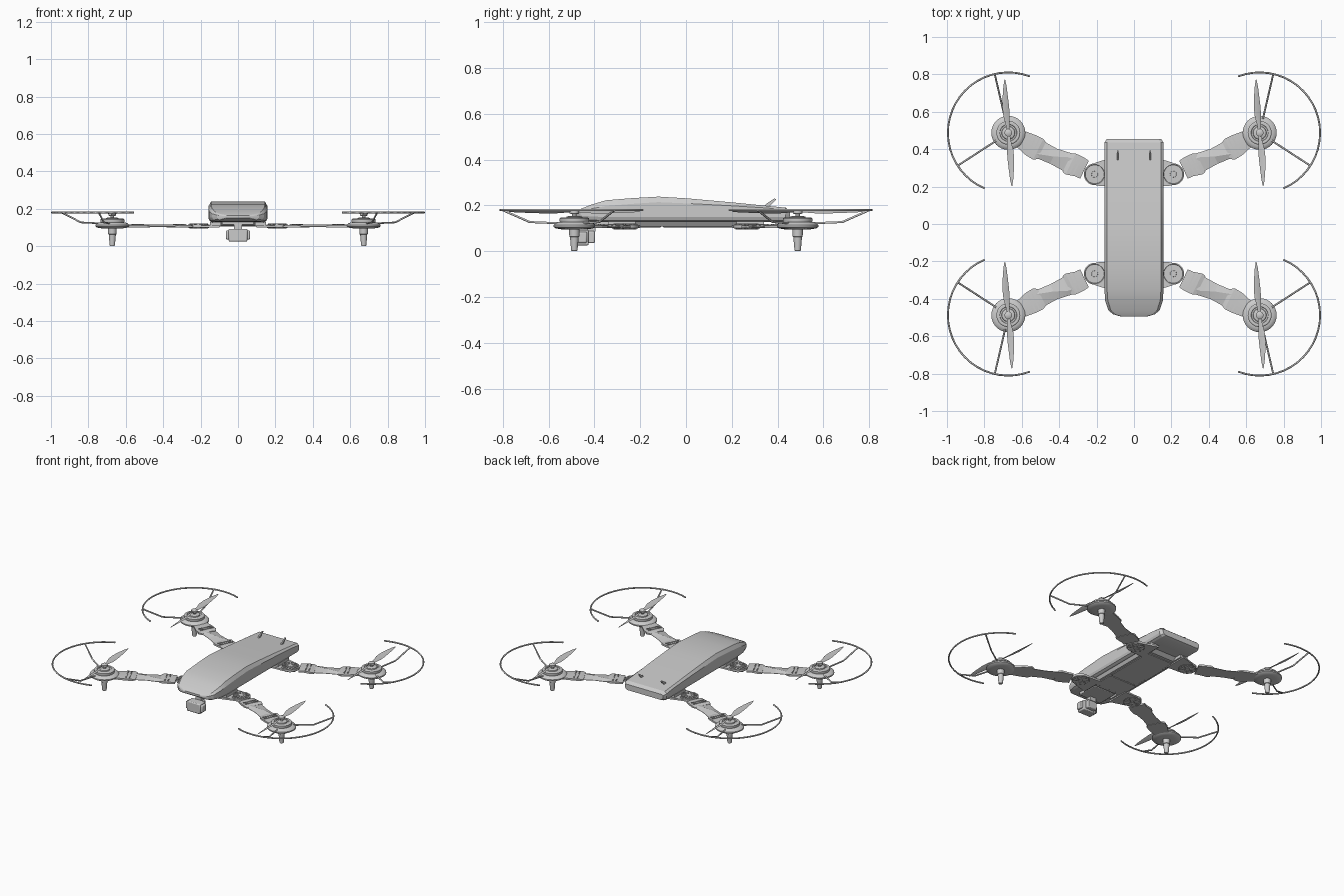
import bpy, bmesh
from math import sin, cos, pi, radians
from mathutils import Vector, Matrix

if "Cube" in bpy.data.objects:
    bpy.data.objects.remove(bpy.data.objects["Cube"])


def finish(name, bm, smooth=30, bevel=0):
    bmesh.ops.recalc_face_normals(bm, faces=bm.faces)
    me = bpy.data.meshes.new(name)
    bm.to_mesh(me)
    bm.free()
    ob = bpy.data.objects.new(name, me)
    bpy.context.collection.objects.link(ob)
    if bevel:
        m = ob.modifiers.new("bevel", 'BEVEL')
        m.width, m.segments = bevel, 2
    bpy.ops.object.select_all(action='DESELECT')
    ob.select_set(True)
    bpy.context.view_layer.objects.active = ob
    bpy.ops.object.shade_smooth_by_angle(angle=radians(smooth))
    return ob


def loft(bm, rings):
    rs = [[bm.verts.new(p) for p in r] for r in rings]
    n = len(rs[0])
    for a, b in zip(rs, rs[1:]):
        for i in range(n):
            bm.faces.new((a[i], a[(i + 1) % n], b[(i + 1) % n], b[i]))
    bm.faces.new(rs[0])
    bm.faces.new(rs[-1])


def lathe(bm, x, y, profile, n=32):
    loft(bm, [[(x + r * cos(2 * pi * i / n), y + r * sin(2 * pi * i / n), z)
               for i in range(n)] for r, z in profile])


def box(bm, lo, hi):
    c = [(a + b) / 2 for a, b in zip(lo, hi)]
    s = [abs(b - a) for a, b in zip(lo, hi)]
    bmesh.ops.create_cube(bm, size=1, matrix=Matrix.Translation(c) @ Matrix.Diagonal((*s, 1)))


def tube(name, paths, r):
    cu = bpy.data.curves.new(name, 'CURVE')
    cu.dimensions = '3D'
    cu.bevel_depth, cu.bevel_resolution, cu.use_fill_caps = r, 1, True
    for path in paths:
        sp = cu.splines.new('POLY')
        sp.points.add(len(path) - 1)
        for p, co in zip(sp.points, path):
            p.co = (*co, 1)
    ob = bpy.data.objects.new(name, cu)
    bpy.context.collection.objects.link(ob)


# Body shell: y, half width, bottom z, side edge z, top z
stations = [(-.495, .07, .150, .160, .164), (-.482, .113, .140, .166, .173),
            (-.460, .138, .133, .173, .184), (-.41, .154, .129, .186, .204),
            (-.35, .158, .127, .197, .222), (-.24, .158, .127, .206, .231),
            (-.12, .158, .127, .214, .238), (.01, .158, .127, .208, .230),
            (.20, .158, .127, .198, .213), (.36, .158, .127, .188, .197),
            (.435, .158, .127, .178, .190), (.455, .145, .135, .168, .174)]
bm = bmesh.new()
rings = []
for y, w, zb, ze, zt in stations:
    k = min(.022, (ze - zb) * .6)
    half = [(w - k, zb), (w - k * .3, zb + k * .3), (w, zb + k), (w, ze), (w - .014, zt)]
    rings.append([(x, y, z) for x, z in half] + [(-x, y, z) for x, z in reversed(half)])
loft(bm, rings)
finish("body_shell", bm, 22)

# Belly tray, battery hatches and camera mount plate
bm = bmesh.new()
loft(bm, [[(sx * w, sy * l, z) for sx, sy in ((-1, -1), (1, -1), (1, 1), (-1, 1))]
          for w, l, z in ((.115, .27, .108), (.13, .30, .13))])
finish("belly_tray", bm)
bm = bmesh.new()
box(bm, (-.10, -.10, .104), (.10, .25, .112))
box(bm, (-.10, -.25, .104), (.10, -.11, .112))
finish("battery_hatches", bm, bevel=.002)
bm = bmesh.new()
box(bm, (-.085, -.43, .112), (.085, -.28, .132))
finish("camera_mount_plate", bm, bevel=.005)

# Camera with side pivots, lens and hanger
bm = bmesh.new()
box(bm, (-.05, -.485, .025), (.05, -.425, .093))
finish("camera_body", bm, bevel=.006)
bm = bmesh.new()
for x0, x1 in ((-.064, -.045), (.045, .064)):
    box(bm, (x0, -.478, .036), (x1, -.432, .084))
box(bm, (-.035, -.43, .035), (.035, -.398, .088))
finish("camera_pivots", bm, bevel=.006)
bm = bmesh.new()
box(bm, (-.022, -.43, .085), (.022, -.395, .125))
finish("camera_hanger", bm)

# Rear antenna fins
bm = bmesh.new()
fin = [(.335, .192), (.35, .206), (.385, .230), (.394, .226), (.38, .212), (.36, .192)]
for s in (-.086, .086):
    loft(bm, [[(s + d, y, z) for y, z in fin] for d in (-.004, .004)])
finish("antenna_fins", bm)

RX, RY, HX, HY, R = .672, .4875, .21, .266, .323
for sx, side in ((-1, "left"), (1, "right")):
    for sy, end in ((-1, "front"), (1, "back")):
        tag = f"{end}_{side}"
        cx, cy = sx * RX, sy * RY
        d = Vector((RX - HX, RY - HY)).normalized()

        def at(s, t, z):  # point along the arm, across it, mirrored to this corner
            return (sx * (HX + d.x * s - d.y * t), sy * (HY + d.y * s + d.x * t), z)

        def strip(bm, secs):
            loft(bm, [[at(s, a, z0), at(s, b, z0), at(s, b, z1), at(s, m, z2), at(s, a, z1)]
                      for s, a, b, m, z0, z1, z2 in secs])

        # Arm blade with a diagonal ridge, collars and slot bars
        bm = bmesh.new()
        strip(bm, [(.10, -.058, .046, .03, .103, .106, .113), (.17, -.056, .046, .02, .103, .106, .115),
                   (.24, -.052, .036, -.01, .103, .105, .117), (.34, -.058, .042, -.04, .103, .106, .114)])
        finish("arm_" + tag, bm, 8)
        bm = bmesh.new()
        strip(bm, [(.06, -.055, .052, 0, .101, .111, .113), (.09, -.055, .056, 0, .101, .113, .116),
                   (.14, -.068, .056, 0, .101, .113, .116), (.16, -.064, .048, 0, .101, .108, .112)])
        strip(bm, [(.31, -.058, .041, 0, .101, .109, .113), (.33, -.072, .052, 0, .101, .113, .116),
                   (.375, -.068, .052, 0, .101, .113, .116), (.45, -.045, .045, 0, .101, .113, .116)])
        finish("arm_collars_" + tag, bm, 10)
        bm = bmesh.new()
        for s in (.10, .122, .345, .367):
            strip(bm, [(s, -.05, .042, 0, .11, .119, .119), (s + .007, -.05, .042, 0, .11, .119, .119)])
        finish("arm_slot_bars_" + tag, bm)

        # Folding hinge: disc with radial ribs above and below
        bm = bmesh.new()
        hx, hy = sx * HX, sy * HY
        lathe(bm, hx, hy, [(.054, .098), (.058, .101), (.058, .115), (.052, .117), (.050, .113),
                           (.018, .113), (.016, .120), (.008, .120)])
        finish("hinge_" + tag, bm)
        bm = bmesh.new()
        c = Vector((hx, hy))
        for i in range(10):
            a = 2 * pi * i / 10
            e, f = Vector((cos(a), sin(a))), Vector((-sin(a), cos(a)))
            out = [c + e * r + f * w for r, w in ((.014, -.003), (.05, .006), (.047, .020), (.014, .004))]
            for zs in ((.112, .112, .120), (.094, .094, .100)):
                loft(bm, [[(*p, zs[0]) for p in out], [(*p, zs[2]) for p in out]])
        finish("hinge_ribs_" + tag, bm)

        # Hinge plate running under the body
        bm = bmesh.new()
        pts = [(.10, .20), (.20, .205), (.262, .240), (.258, .30), (.20, .33), (.10, .36)]
        loft(bm, [[(sx * x, sy * y, z) for x, y in pts] for z in (.100, .111)])
        box(bm, (sx * .09, sy * .22, .108), (sx * .15, sy * .34, .13))
        finish("hinge_plate_" + tag, bm)

        # Motor pod, motor and landing leg
        bm = bmesh.new()
        lathe(bm, cx, cy, [(.055, .095), (.08, .099), (.091, .106), (.091, .114), (.084, .121),
                           (.070, .127), (.03, .127)])
        finish("motor_pod_" + tag, bm, 35)
        bm = bmesh.new()
        lathe(bm, cx, cy, [(.062, .124), (.064, .130), (.064, .143), (.058, .147), (.046, .147), (.044, .144),
                           (.036, .144), (.034, .150), (.026, .153), (.010, .153), (.010, .168)])
        finish("motor_" + tag, bm)
        bm = bmesh.new()
        lathe(bm, cx, cy, [(.011, 0), (.014, .004), (.019, .062), (.022, .064), (.023, .098)], 20)
        finish("landing_leg_" + tag, bm)

        # Propeller: two pitched blades around a hub, all turned the same way
        bm = bmesh.new()
        lathe(bm, cx, cy, [(.016, .162), (.020, .165), (.020, .178), (.012, .183)], 20)
        secs = [(.0, .008, -.008, .002), (.04, .010, -.010, .004), (.09, .020, -.014, .008), (.14, .022, -.014, .007),
                (.20, .016, -.011, .005), (.25, .009, -.008, .003), (.285, .001, -.003, .001)]
        for turn in (radians(94), radians(274)):
            e, f = Vector((cos(turn), sin(turn))), Vector((-sin(turn), cos(turn)))
            ring = []
            for r, a, b, p in secs:
                A, B = Vector((cx, cy)) + e * r + f * a, Vector((cx, cy)) + e * r + f * b
                M = (A + B) / 2
                ring.append([(*A, .172 + p), (*M, .1705), (*B, .172 - p), (*M, .1745)])
            loft(bm, ring)
        finish("propeller_" + tag, bm, 50)

        # Propeller guard: open outward hoop and two bent struts
        def polar(r, deg, z):
            return (cx + sx * r * cos(radians(deg)), cy + sy * r * sin(radians(deg)), z)

        hoop = [polar(R, -67 + i * 178 / 24, .18) for i in range(25)]
        tube("guard_hoop_" + tag, [hoop], .005)
        struts = [[polar(.075, a, .122), polar(.20, a, .127), polar(R, a, .18)] for a in (77, -33)]
        tube("guard_struts_" + tag, struts, .005)
